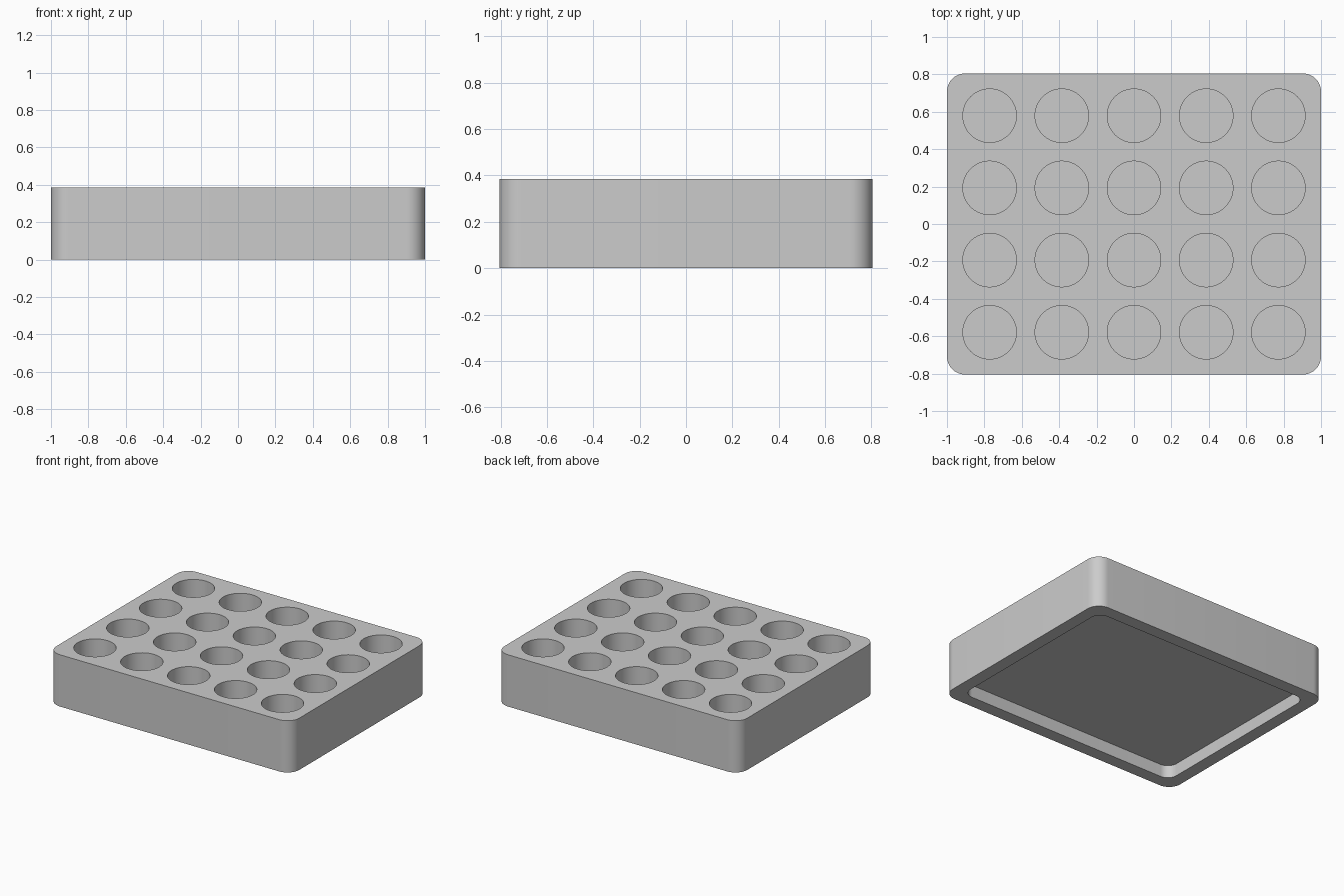
import bpy
import bmesh
from math import cos, sin, pi, radians

cube = bpy.data.objects.get("Cube")
if cube:
    bpy.data.objects.remove(cube, do_unlink=True)

WIDTH, DEPTH, HEIGHT, CORNER = 2.0, 1.61, 0.385, 0.097
WALL, RECESS_TOP, RECESS_CORNER = 0.095, 0.093, 0.075
PITCH, HOLE_RADIUS, HOLE_FLOOR = 0.386, 0.143, 0.145
COLUMNS, ROWS = 5, 4

grey = bpy.data.materials.new("light_grey")
grey.use_nodes = True
colour = (0.6, 0.6, 0.6, 1)
grey.diffuse_color = colour
grey.node_tree.nodes["Principled BSDF"].inputs["Base Color"].default_value = colour


def rounded_rectangle(w, d, r, steps=12):
    points = []
    for quarter, (sx, sy) in enumerate([(1, 1), (-1, 1), (-1, -1), (1, -1)]):
        for i in range(steps + 1):
            a = (quarter + i / steps) * pi / 2
            points.append((sx * (w / 2 - r) + r * cos(a), sy * (d / 2 - r) + r * sin(a)))
    return points


def circle(x, y, r, steps=64):
    return [(x + r * cos(2 * pi * i / steps), y + r * sin(2 * pi * i / steps))
            for i in range(steps)]


def prism(bm, outline, z0, z1):
    """Extrude a closed outline from z0 up to z1."""
    low = [bm.verts.new((x, y, z0)) for x, y in outline]
    high = [bm.verts.new((x, y, z1)) for x, y in outline]
    bm.faces.new(low[::-1])
    bm.faces.new(high)
    for i in range(len(low)):
        j = (i + 1) % len(low)
        bm.faces.new((low[i], low[j], high[j], high[i]))


def make_object(name, bm):
    mesh = bpy.data.meshes.new(name)
    bm.to_mesh(mesh)
    bm.free()
    mesh.materials.append(grey)
    obj = bpy.data.objects.new(name, mesh)
    bpy.context.collection.objects.link(obj)
    return obj


# Rounded block
bm = bmesh.new()
prism(bm, rounded_rectangle(WIDTH, DEPTH, CORNER), 0, HEIGHT)
tray = make_object("holder_block", bm)

# Underside recess and the grid of round pockets
bm = bmesh.new()
prism(bm, rounded_rectangle(WIDTH - 2 * WALL, DEPTH - 2 * WALL, RECESS_CORNER),
      -0.1, RECESS_TOP)
for col in range(COLUMNS):
    for row in range(ROWS):
        x = (col - (COLUMNS - 1) / 2) * PITCH
        y = (row - (ROWS - 1) / 2) * PITCH
        prism(bm, circle(x, y, HOLE_RADIUS), HOLE_FLOOR, HEIGHT + 0.1)
cutter = make_object("pocket_cutter", bm)
cutter.hide_render = True

# Cut the pockets, then drop the cutter
cut = tray.modifiers.new("pockets", "BOOLEAN")
cut.operation = "DIFFERENCE"
cut.solver = "EXACT"
cut.object = cutter
for obj in bpy.context.selected_objects:
    obj.select_set(False)
bpy.context.view_layer.objects.active = tray
tray.select_set(True)
bpy.ops.object.modifier_apply(modifier=cut.name)
bpy.data.objects.remove(cutter, do_unlink=True)

# Smooth curved walls, crisp rims
bpy.ops.object.shade_smooth_by_angle(angle=radians(30))
